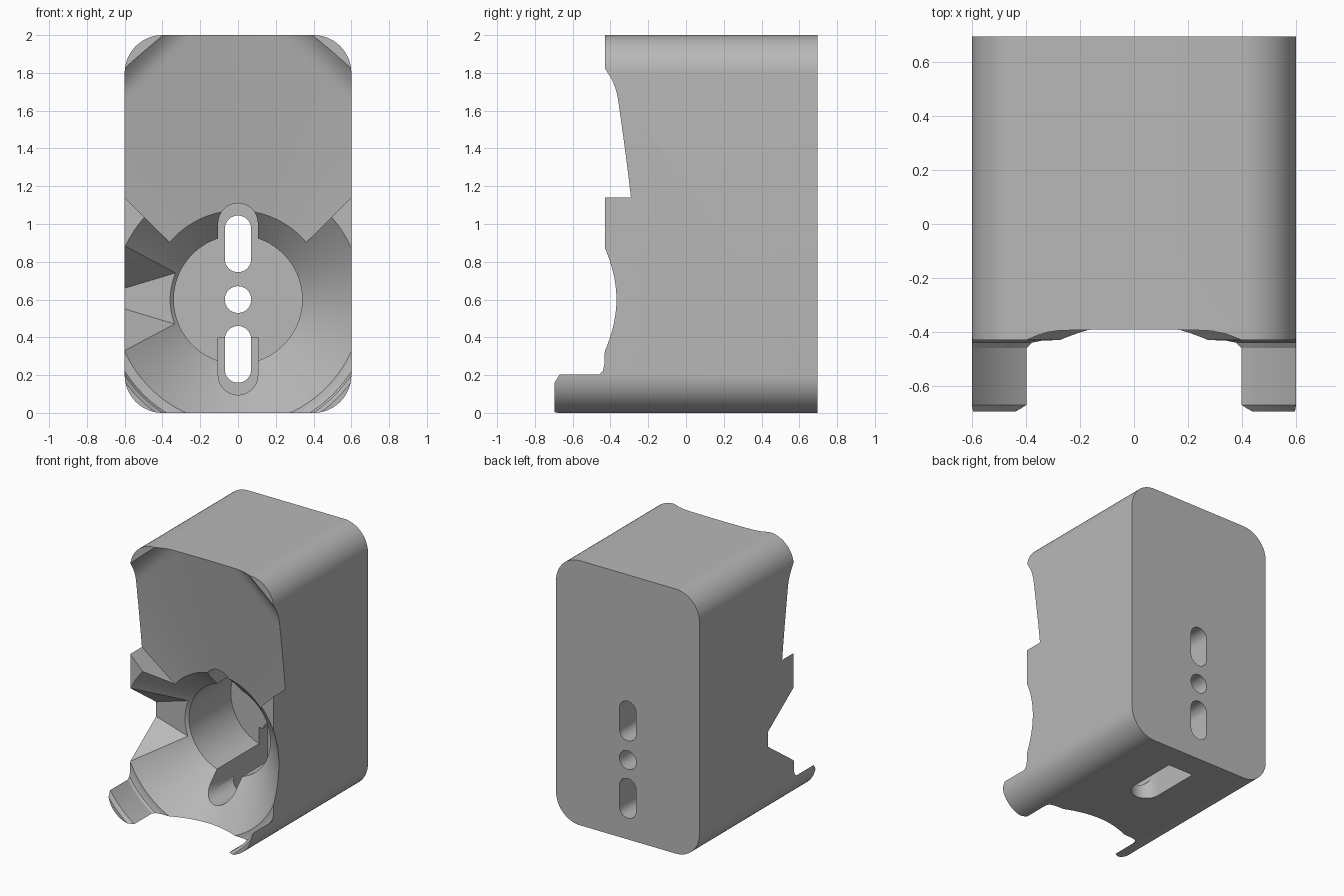
import bpy, bmesh, math

if "Cube" in bpy.data.objects:
    bpy.data.objects.remove(bpy.data.objects["Cube"], do_unlink=True)

AXIS_Z = 0.6      # height of the bore axis
FLOOR = 0.4       # depth of the bore floor
HALF = 0.695      # half depth of the block


def make(name, loops, closed_rows=True):
    """Skin a list of equal-length point loops and cap both ends."""
    bm = bmesh.new()
    rows = [[bm.verts.new(p) for p in loop] for loop in loops]
    n = len(rows[0])
    for a, b in zip(rows, rows[1:]):
        for i in range(n if closed_rows else n - 1):
            j = (i + 1) % n
            bm.faces.new((a[i], a[j], b[j], b[i]))
    if closed_rows:
        bm.faces.new(rows[0])
        bm.faces.new(rows[-1])
    bmesh.ops.recalc_face_normals(bm, faces=bm.faces)
    mesh = bpy.data.meshes.new(name)
    bm.to_mesh(mesh)
    bm.free()
    obj = bpy.data.objects.new(name, mesh)
    bpy.context.collection.objects.link(obj)
    return obj


def arc(cx, cy, r, start, end, steps=16):
    angles = [math.radians(start + (end - start) * i / steps) for i in range(steps + 1)]
    return [(cx + r * math.cos(a), cy + r * math.sin(a)) for a in angles]


def prism_y(name, outline, y0, y1):
    return make(name, [[(x, y, z) for x, z in outline] for y in (y0, y1)])


def stadium(r, low, high):
    return arc(0, high, r, 0, 180) + arc(0, low, r, 180, 360)


# Rounded block
outline = (arc(0.4, 1.8, 0.2, 0, 90) + arc(-0.4, 1.8, 0.2, 90, 180)
           + arc(-0.4, 0.2, 0.2, 180, 270) + arc(0.4, 0.2, 0.2, 270, 360))
body = prism_y("housing", outline, -HALF, HALF)

cutters = []

# Bore, countersink, front ledge and inner faces of the lower prongs
profile = [(0.34, FLOOR), (0.34, -0.1), (0.66, -0.43), (0.69, -0.432),
           (0.71, -0.44), (0.72, -0.46), (0.72, -0.67), (0.745, -0.7), (0.745, -0.9)]
cutters.append(make("bore_cutter", [
    [(x, y, z) for x, z in arc(0, AXIS_Z, r, 0, 360 * 95 / 96, 95)] for r, y in profile]))

# Flat front above the prongs
cutters.append(prism_y("front_cutter", [(-1, 0.4), (1, 0.4), (1, 2.5), (-1, 2.5)], -0.95, -0.43))


# Shallow conical upper front with corners sweeping forward
def upper_front(x, z):
    y = -0.157 - math.hypot(x, z - AXIS_Z) / 6
    corner = min(max(abs(x) + z - 2.27, 0), 0.26)
    return y - 1.9 * corner ** 2


rows = []
ANGLES, RADII = 48, 60
for i in range(ANGLES + 1):
    a = math.radians(-45 + 90 * i / ANGLES)
    floor = []
    for j in range(RADII + 1):
        t = 0.15 + 1.6 * j / RADII
        x, z = t * math.sin(a), 0.54 + t * math.cos(a)
        floor.append((x, upper_front(x, z), z))
    rows.append(floor + [(floor[-1][0], -1, floor[-1][2]), (floor[0][0], -1, floor[0][2])])
cutters.append(make("upper_cutter", rows))

# Side groove, flaring towards the bore
groove = []
for x in (-0.7, -0.3):
    h = 0.055 + 0.3 * (x + 0.6)
    wide = h + 0.33 / 1.4
    groove.append([(x, -0.12, 0.605 - h), (x, -0.12, 0.605 + h),
                   (x, -0.45, 0.605 + wide), (x, -0.45, 0.605 - wide)])
cutters.append(make("groove_cutter", groove))

# Clearance slot along the bore, and the three screw openings in the back
cutters.append(prism_y("clearance_cutter", stadium(0.105, 0.2, 1.005), -0.6, FLOOR))
for low, high in ((0.23, 0.39), (0.599, 0.601), (0.815, 0.975)):
    cutters.append(prism_y("screw_cutter", stadium(0.07, low, high), 0.2, 0.9))

# Opening in the underside, round towards the front
hole = arc(0, 0.13, 0.105, 180, 360) + [(0.105, 0.5), (-0.105, 0.5)]
cutters.append(make("underside_cutter", [[(x, y, z) for x, y in hole] for z in (-0.2, 0.4)]))

# Carve the block
bpy.context.view_layer.objects.active = body
for cutter in cutters:
    cutter.hide_render = True
    mod = body.modifiers.new(cutter.name, "BOOLEAN")
    mod.operation = "DIFFERENCE"
    mod.solver = "EXACT"
    mod.object = cutter
    bpy.ops.object.modifier_apply(modifier=mod.name)
for cutter in cutters:
    bpy.data.objects.remove(cutter, do_unlink=True)

# Plain grey finish
grey = bpy.data.materials.new("light_grey")
grey.use_nodes = True
colour = (0.48, 0.48, 0.48, 1)
grey.diffuse_color = colour
grey.node_tree.nodes["Principled BSDF"].inputs["Base Color"].default_value = colour
body.data.materials.clear()
body.data.materials.append(grey)
for face in body.data.polygons:
    face.material_index = 0

bpy.ops.object.select_all(action="DESELECT")
body.select_set(True)
bpy.ops.object.shade_smooth_by_angle(angle=math.radians(25))
